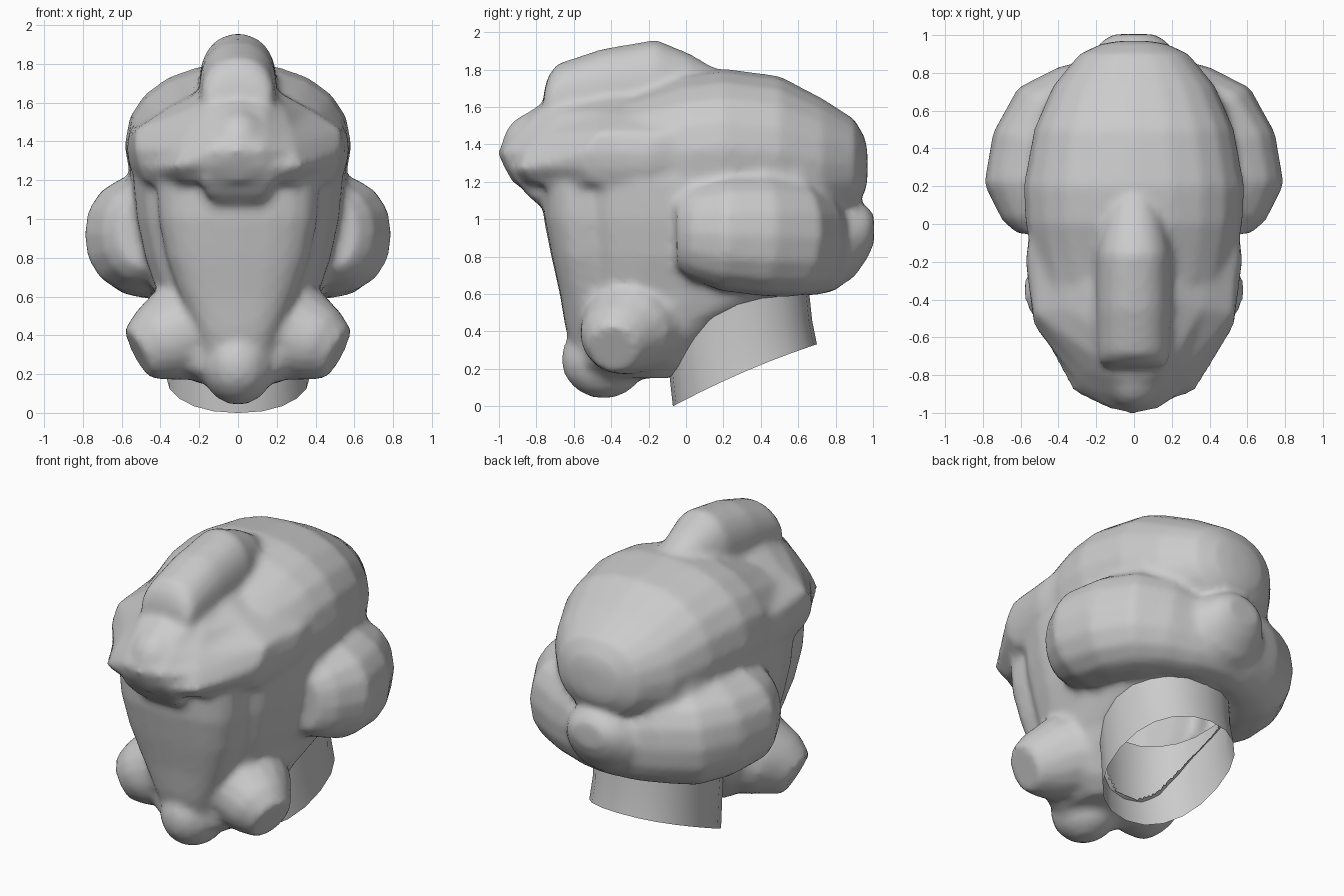
import bpy, bmesh, math
from mathutils import Vector, Matrix

if "Cube" in bpy.data.objects:
    bpy.data.objects.remove(bpy.data.objects["Cube"])

grey = bpy.data.materials.new("light_grey")
grey.diffuse_color = (0.6, 0.6, 0.6, 1)
grey.use_nodes = True
grey.node_tree.nodes["Principled BSDF"].inputs["Base Color"].default_value = grey.diffuse_color
solids = []


def finish(name, bm):
    bmesh.ops.recalc_face_normals(bm, faces=bm.faces)
    me = bpy.data.meshes.new(name)
    bm.to_mesh(me)
    bm.free()
    me.materials.append(grey)
    ob = bpy.data.objects.new(name, me)
    bpy.context.collection.objects.link(ob)
    solids.append(ob)
    return ob


def activate(obs):
    bpy.ops.object.select_all(action='DESELECT')
    for o in obs:
        o.select_set(True)
    bpy.context.view_layer.objects.active = obs[0]


def loft(name, rings, caps=True):
    """Skin a list of closed rings with equal point counts."""
    bm = bmesh.new()
    vs = [[bm.verts.new(p) for p in r] for r in rings]
    n = len(vs[0])
    for a, b in zip(vs, vs[1:]):
        for i in range(n):
            bm.faces.new((a[i], a[(i + 1) % n], b[(i + 1) % n], b[i]))
    if caps:
        bm.faces.new(vs[0])
        bm.faces.new(vs[-1])
    return finish(name, bm)


def oval(rx, ry, e=2.0, n=20):
    """Superellipse outline."""
    out = []
    for i in range(n):
        t = 2 * math.pi * i / n
        c, s = math.cos(t), math.sin(t)
        out.append((rx * math.copysign(abs(c) ** (2 / e), c),
                    ry * math.copysign(abs(s) ** (2 / e), s)))
    return out


def loft_y(name, rows, e):
    """Rows: y, half width, bottom, top."""
    return loft(name, [[(x, y, (lo + hi) / 2 + z) for x, z in oval(w, (hi - lo) / 2, e)]
                       for y, w, lo, hi in rows])


def loft_z(name, rows, e):
    """Rows: z, half width, front, back."""
    return loft(name, [[(x, (f + b) / 2 + y, z) for x, y in oval(w, (b - f) / 2, e)]
                       for z, w, f, b in rows])


def tube(name, path, e=2.0, n=16):
    """Path rows: centre, side radius, upright radius."""
    rings = []
    for i, (c, ra, rb) in enumerate(path):
        t = Vector(path[min(i + 1, len(path) - 1)][0]) - Vector(path[max(i - 1, 0)][0])
        t.normalize()
        side = t.cross(Vector((0, 0, 1))).normalized()
        up = side.cross(t)
        rings.append([Vector(c) + side * a + up * b for a, b in oval(ra, rb, e, n)])
    return loft(name, rings)


def ball(name, c, r):
    bm = bmesh.new()
    bmesh.ops.create_uvsphere(bm, u_segments=14, v_segments=9, radius=1,
                              matrix=Matrix.Translation(c) @ Matrix.Diagonal((*r, 1)))
    return finish(name, bm)


# Helmet shell
loft_y("shell", [(-0.47, 0.38, 1.15, 1.5), (-0.3, 0.51, 1.05, 1.67), (0, 0.575, 0.95, 1.78),
                 (0.2, 0.585, 0.95, 1.805), (0.5, 0.53, 0.95, 1.765), (0.73, 0.43, 0.97, 1.645),
                 (0.9, 0.29, 1.05, 1.535), (0.955, 0.17, 1.14, 1.44), (0.97, 0.07, 1.2, 1.37)], 2.2)

# Head core and jaw
loft_z("head_core", [(0.15, 0.2, -0.5, -0.08), (0.22, 0.3, -0.56, 0.0), (0.32, 0.35, -0.57, 0.08),
                     (0.45, 0.38, -0.57, 0.25), (0.6, 0.42, -0.57, 0.62), (0.8, 0.49, -0.6, 0.78),
                     (1.0, 0.535, -0.63, 0.84), (1.2, 0.555, -0.64, 0.85), (1.4, 0.53, -0.6, 0.8)], 3.0)

# Face plate
loft_z("face_plate", [(0.3, 0.18, -0.61, -0.3), (0.42, 0.22, -0.645, -0.3), (0.6, 0.3, -0.675, -0.3),
                      (0.8, 0.37, -0.72, -0.3), (1.0, 0.41, -0.76, -0.3),
                      (1.17, 0.42, -0.77, -0.3), (1.3, 0.42, -0.76, -0.3)], 2.8)

# Brow brim: half outlines stacked by height, mirrored across x
brim = [
    (1.185, [(0, -0.92), (0.15, -0.89), (0.28, -0.8), (0.48, -0.5), (0.52, -0.2), (0.48, 0.1)]),
    (1.27, [(0, -0.97), (0.14, -0.95), (0.32, -0.89), (0.51, -0.54), (0.56, -0.2), (0.52, 0.1)]),
    (1.36, [(0, -1.01), (0.13, -0.98), (0.29, -0.86), (0.53, -0.54), (0.575, -0.2), (0.54, 0.1)]),
    (1.46, [(0, -0.94), (0.14, -0.9), (0.27, -0.78), (0.53, -0.47), (0.56, -0.15), (0.54, 0.1)]),
    (1.57, [(0, -0.85), (0.14, -0.8), (0.24, -0.68), (0.36, -0.45), (0.4, -0.2), (0.4, 0.1)]),
    (1.66, [(0, -0.7), (0.12, -0.66), (0.17, -0.56), (0.2, -0.4), (0.21, -0.2), (0.21, 0.1)]),
]
loft("brow_brim", [[(x, y, z) for x, y in h] + [(-x, y, z) for x, y in reversed(h[1:])]
                   for z, h in brim])

# Drop tab under the brim, and the boss above it
loft("brim_tab", [[(-w, f, z), (w, f, z), (w, -0.6, z), (-w, -0.6, z)]
                  for z, w, f in [(1.07, 0.1, -0.78), (1.13, 0.17, -0.85), (1.22, 0.18, -0.92)]])
ball("brow_boss", (0, -0.81, 1.37), (0.17, 0.18, 0.2))

# Crest on top
loft_y("crest", [(-0.76, 0.15, 1.52, 1.68), (-0.74, 0.18, 1.5, 1.76), (-0.69, 0.19, 1.45, 1.83),
                 (-0.45, 0.2, 1.45, 1.91), (-0.16, 0.2, 1.45, 1.96), (0.02, 0.16, 1.5, 1.885),
                 (0.12, 0.11, 1.6, 1.825), (0.2, 0.05, 1.7, 1.79)], 2.2)

# Ear rolls wrapping to the back, and cheek breathers
for s, tag in ((1, "right"), (-1, "left")):
    tube("ear_roll_" + tag, [((s * 0.48, -0.05, 0.93), 0.14, 0.19), ((s * 0.48, 0.03, 0.93), 0.22, 0.25),
                             ((s * 0.49, 0.2, 0.92), 0.305, 0.305), ((s * 0.465, 0.4, 0.91), 0.295, 0.32),
                             ((s * 0.39, 0.54, 0.9), 0.29, 0.32), ((s * 0.28, 0.63, 0.89), 0.235, 0.3),
                             ((s * 0.14, 0.69, 0.87), 0.2, 0.28), ((0, 0.72, 0.86), 0.2, 0.26)], e=2.2)
    tube("cheek_breather_" + tag, [((s * 0.18, -0.24, 0.45), 0.29, 0.27), ((s * 0.33, -0.33, 0.4), 0.26, 0.245),
                                   ((s * 0.43, -0.37, 0.35), 0.205, 0.2),
                                   ((s * 0.515, -0.39, 0.305), 0.135, 0.145)])

# Rear knob
loft_y("rear_knob", [(0.6, 0.34, 0.58, 1.16), (0.78, 0.29, 0.61, 1.12), (0.9, 0.23, 0.69, 1.1),
                     (0.97, 0.17, 0.79, 1.07), (1.005, 0.11, 0.87, 1.02)], 2.0)

# Chin boss
ball("chin_boss", (0, -0.44, 0.25), (0.195, 0.23, 0.21))

# Fuse the solid parts into one flowing skin
activate(solids)
bpy.ops.object.join()
helmet = bpy.context.view_layer.objects.active
helmet.name = helmet.data.name = "helmet"
remesh = helmet.modifiers.new("fuse", 'REMESH')
remesh.mode = 'VOXEL'
remesh.voxel_size = 0.025
soften = helmet.modifiers.new("soften", 'SMOOTH')
soften.factor = 0.5
soften.iterations = 5
for m in ("fuse", "soften"):
    bpy.ops.object.modifier_apply(modifier=m)

# Open the underside inside the neck so the helmet is hollow
bm = bmesh.new()
bm.from_mesh(helmet.data)
hole = []
for f in bm.faces:
    c = f.calc_center_median()
    if c.z < 0.66 and f.normal.z < 0.2 and (c.x / 0.34) ** 2 + ((c.y - 0.29) / 0.36) ** 2 < 1:
        hole.append(f)
bmesh.ops.delete(bm, geom=hole, context='FACES')
bm.to_mesh(helmet.data)
bm.free()
helmet.data.materials.clear()
helmet.data.materials.append(grey)

# Open neck with a slanted rim
rows = []
for cy, hy, w, z0, slope in [(0.315, 0.385, 0.37, 0.185, 0.43), (0.29, 0.385, 0.36, 0.36, 0.3),
                             (0.27, 0.385, 0.37, 0.62, 0.1)]:
    rows.append([(x, cy + y, z0 + slope * y - 0.02 * (y / hy) ** 2) for x, y in oval(w, hy, 2.2)])
neck = loft("neck", rows, caps=False)

for ob in (helmet, neck):
    activate([ob])
    bpy.ops.object.shade_smooth_by_angle(angle=math.radians(50))
